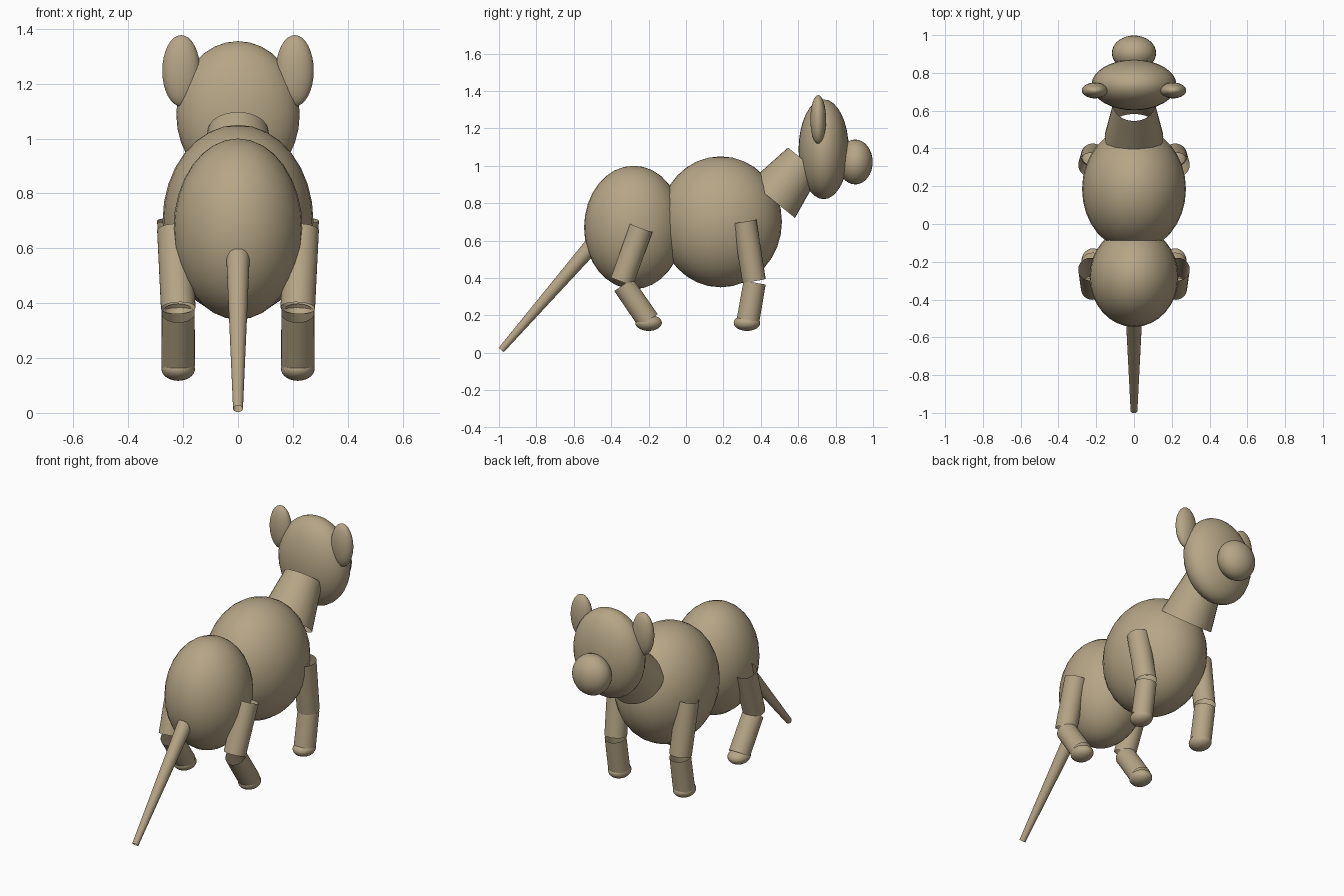
import bpy
import bmesh
from mathutils import Matrix, Vector

cube = bpy.data.objects.get("Cube")
if cube:
    bpy.data.objects.remove(cube, do_unlink=True)

# One tan colour for the whole animal
TAN = (0.47, 0.38, 0.24, 1.0)
tan = bpy.data.materials.new("tan_hide")
tan.use_nodes = True
tan.diffuse_color = TAN
bsdf = next(n for n in tan.node_tree.nodes if n.type == 'BSDF_PRINCIPLED')
bsdf.inputs["Base Color"].default_value = TAN
bsdf.inputs["Roughness"].default_value = 0.8


def finish(name, bm):
    """Turn a bmesh into a smooth shaded object."""
    mesh = bpy.data.meshes.new(name)
    for face in bm.faces:
        face.smooth = True
    bm.to_mesh(mesh)
    bm.free()
    mesh.materials.append(tan)
    obj = bpy.data.objects.new(name, mesh)
    bpy.context.collection.objects.link(obj)
    return obj


def ellipsoid(name, center, radii):
    bm = bmesh.new()
    matrix = Matrix.Translation(center) @ Matrix.Diagonal((*radii, 1))
    bmesh.ops.create_uvsphere(bm, u_segments=32, v_segments=16, radius=1, matrix=matrix)
    return finish(name, bm)


def tube(name, start, end, r_start, r_end):
    """Open tapered tube between two points."""
    start, end = Vector(start), Vector(end)
    axis = end - start
    turn = axis.to_track_quat('Z', 'Y').to_matrix().to_4x4()
    bm = bmesh.new()
    bmesh.ops.create_cone(bm, cap_ends=False, segments=32, radius1=r_start,
                          radius2=r_end, depth=axis.length,
                          matrix=Matrix.Translation((start + end) / 2) @ turn)
    return finish(name, bm)


# Body
ellipsoid("chest", (0, 0.185, 0.70), (0.275, 0.328, 0.35))
ellipsoid("rump", (0, -0.28, 0.67), (0.235, 0.265, 0.33))

# Neck, head and muzzle
tube("neck", (0, 0.462, 0.818), (0, 0.631, 1.028), 0.155, 0.11)
ellipsoid("head", (0, 0.736, 1.088), (0.225, 0.134, 0.267))
ellipsoid("muzzle", (0, 0.905, 1.02), (0.117, 0.093, 0.12))

# Tail
tube("tail", (0, -0.46, 0.623), (0, -0.988, 0.015), 0.045, 0.018)

# Leg joints as (y, z): hip, knee top, knee bottom, ankle, foot
LEGS = {
    "front": ((0.313, 0.703), (0.364, 0.385), (0.367, 0.375), (0.332, 0.175), (0.326, 0.16)),
    "rear": ((-0.239, 0.668), (-0.342, 0.382), (-0.334, 0.364), (-0.202, 0.172), (-0.20, 0.16)),
}

# Paired parts
for side, s in (("left", 1), ("right", -1)):
    ellipsoid(f"{side}_ear", (s * 0.207, 0.707, 1.247), (0.069, 0.042, 0.13))
    for place, (hip, knee, shin, ankle, foot) in LEGS.items():
        x = s * 0.218
        tube(f"{side}_{place}_upper_leg", (s * 0.231, *hip), (x, *knee), 0.064, 0.063)
        tube(f"{side}_{place}_lower_leg", (x, *shin), (x, *ankle), 0.06, 0.061)
        ellipsoid(f"{side}_{place}_foot", (x, *foot), (0.061, 0.071, 0.043))
